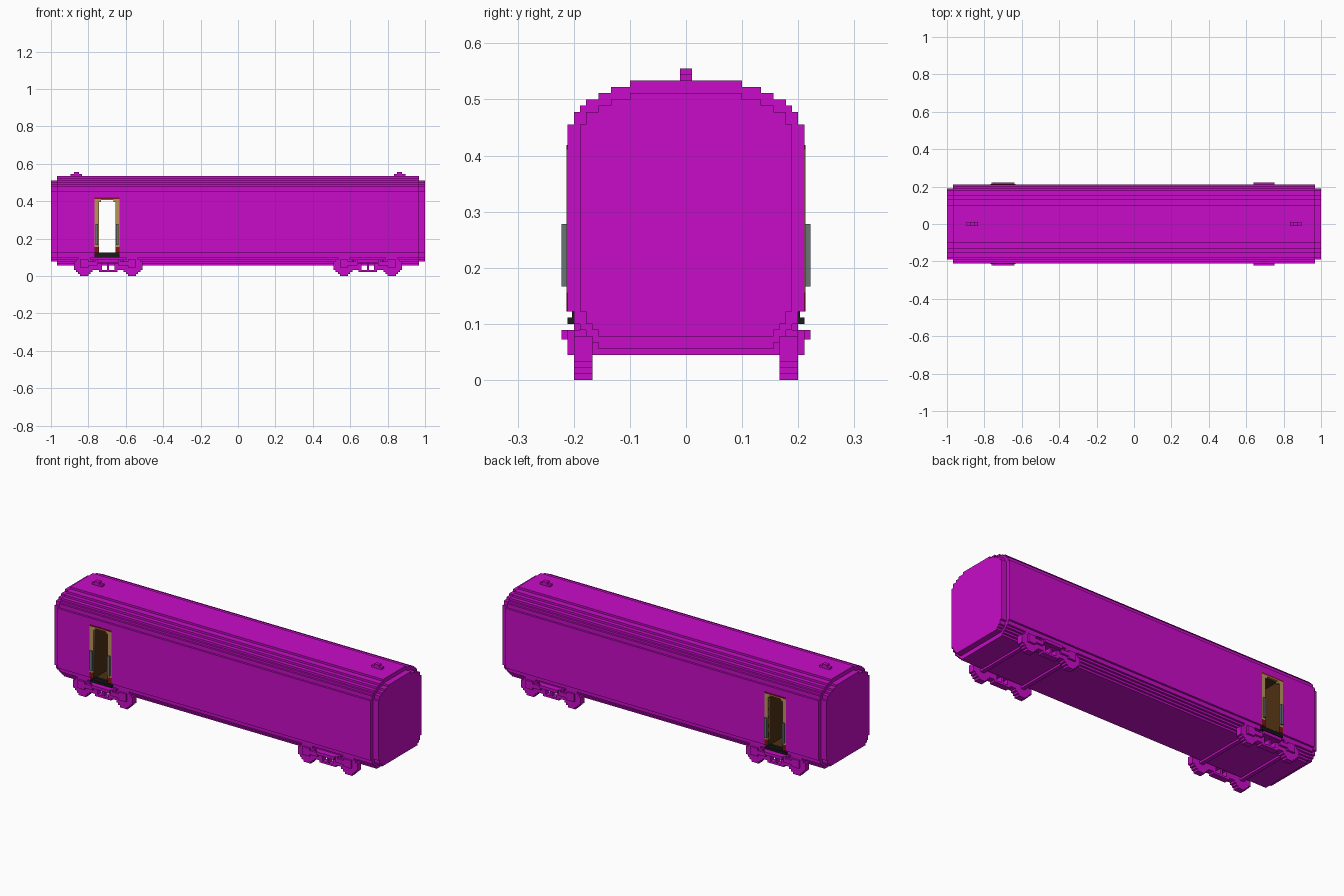
import bpy
import bmesh

U = 1 / 90  # one block of the stepped style

if "Cube" in bpy.data.objects:
    bpy.data.objects.remove(bpy.data.objects["Cube"], do_unlink=True)


def material(name, srgb):
    rgba = [(c / 255 / 12.92 if c < 11 else ((c / 255 + 0.055) / 1.055) ** 2.4) for c in srgb] + [1]
    m = bpy.data.materials.new(name)
    m.use_nodes = True
    m.diffuse_color = rgba
    m.node_tree.nodes["Principled BSDF"].inputs["Base Color"].default_value = rgba
    return m


magenta = material("magenta", (200, 12, 200))
brown = material("brown", (78, 48, 18))
tan = material("tan", (185, 148, 92))
grey = material("grey", (105, 115, 120))
black = material("black", (28, 28, 28))
red = material("dark red", (125, 22, 22))


def finish(name, bm, mat):
    bmesh.ops.recalc_face_normals(bm, faces=bm.faces)
    bmesh.ops.scale(bm, vec=(U, U, U), verts=bm.verts)
    me = bpy.data.meshes.new(name)
    bm.to_mesh(me)
    bm.free()
    me.materials.append(mat)
    ob = bpy.data.objects.new(name, me)
    bpy.context.collection.objects.link(ob)
    return ob


def add_box(bm, x, y, z):
    """Box from (low, high) pairs, in blocks."""
    verts = bmesh.ops.create_cube(bm, size=1)["verts"]
    for v in verts:
        v.co = [r[0] if c < 0 else r[1] for c, r in zip(v.co, (x, y, z))]


def boxes(name, mat, parts):
    bm = bmesh.new()
    for part in parts:
        add_box(bm, *part)
    return finish(name, bm, mat)


def side(s, a, b):
    return tuple(sorted((s * a, s * b)))


def stepped(bm, bottom, steps, place, low, high):
    """Extrude a symmetric staircase outline given as (half width, top) steps."""
    right, z = [], bottom
    for half, top in steps:
        right += [(half, z), (half, top)]
        z = top
    outline = right + [(-a, b) for a, b in reversed(right)]
    face = bm.faces.new([bm.verts.new(place(low, a, b)) for a, b in outline])
    new = bmesh.ops.extrude_face_region(bm, geom=[face])["geom"]
    shift = [h - l for h, l in zip(place(high, 0, 0), place(low, 0, 0))]
    bmesh.ops.translate(bm, vec=shift, verts=[g for g in new if isinstance(g, bmesh.types.BMVert)])


def along_x(d, a, b):
    return (d, a, b)


# Car body with a stepped roof and underside
bm = bmesh.new()
stepped(bm, 5, [(14, 6), (15, 7), (16, 8), (17, 9), (18, 11), (19, 41), (18, 43),
                (17, 44), (16, 45), (14, 46), (12, 47), (9, 48)], along_x, -87, 87)
body = finish("car_body", bm, magenta)
body.data.materials.append(brown)

# Doorway passing right through the body
cutter = boxes("doorway_cutter", brown, [((-67, -59), (-25, 25), (11, 37))])
cutter.hide_render = True
mod = body.modifiers.new("doorway", "BOOLEAN")
mod.object = cutter
mod.solver = "EXACT"
mod.material_mode = "TRANSFER"
bpy.context.view_layer.objects.active = body
bpy.ops.object.modifier_apply(modifier=mod.name)
bpy.data.objects.remove(cutter, do_unlink=True)

for end, s in (("left", 1), ("right", -1)):
    # Narrower end panel
    bm = bmesh.new()
    stepped(bm, 7, [(14, 8), (15, 9), (16, 11), (17, 41), (16, 43), (14, 44),
                    (12, 45), (9, 46)], along_x, s * 86.5, s * 90)
    finish(end + "_end_panel", bm, magenta)

    # Roof vent
    boxes(end + "_roof_vent", magenta, [
        (side(s, 75, 80.5), (-1, 1), (47.5, 49)),
        (side(s, 76.5, 79), (-1, 1), (49, 50))])

    # Bogie: wheels, axles and side frames
    centre = s * 62.5
    wheels, frame = bmesh.new(), bmesh.new()
    for w in (-1, 1):
        hub = centre + w * 11.5
        add_box(frame, (hub - 1, hub + 1), (-15, 15), (4, 6))
        for t in (-1, 1):
            stepped(wheels, 0, [(2, 1), (3, 2), (4, 3), (5, 7), (4, 8), (3, 9), (2, 10)],
                    lambda d, a, b: (hub + a, d, b), t * 15, t * 18)
            add_box(frame, (hub - 2, hub + 2), side(t, 17, 19), (4, 8))
            inner = side(w, 3, 7)
            add_box(frame, (centre + inner[0], centre + inner[1]), side(t, 15, 18), (3, 8))
            arm = side(w, 5, 9.5)
            add_box(frame, (centre + arm[0], centre + arm[1]), side(t, 17, 19), (5, 7))
    for t in (-1, 1):
        add_box(frame, (centre - 6, centre + 6), side(t, 15, 19), (6, 8))
        add_box(frame, (centre - 5, centre + 5), side(t, 18, 20), (6.5, 8))
        add_box(frame, (centre - 4.5, centre + 4.5), side(t, 15, 18), (2, 3))
        add_box(frame, (centre - 0.5, centre + 0.5), side(t, 15, 18), (3, 6))
    finish(end + "_wheels", wheels, magenta)
    finish(end + "_bogie_frame", frame, magenta)

# Door surrounds on both long sides
for name, t in (("back", 1), ("front", -1)):
    skin = side(t, 18, 19.2)
    posts = [(-69, -67), (-59, -57)]
    corners = [(-67, -66), (-60, -59)]
    boxes(name + "_door_frame", tan,
          [(p, skin, (14, 37)) for p in posts] + [((-67, -59), skin, (36.5, 37))]
          + [(c, skin, (35.5, 36.5)) for c in corners])
    boxes(name + "_door_lintel", red, [((-69, -57), skin, (37, 37.7))])
    boxes(name + "_door_post_feet", red, [(p, skin, (11, 14)) for p in posts])
    boxes(name + "_handrails", grey,
          [(r, side(t, 19, 20), (15, 25)) for r in ((-68.5, -67.3), (-58.7, -57.5))])
    boxes(name + "_door_step", black, [
        ((-69, -57), side(t, 17, 19), (9, 10)),
        ((-69, -57), side(t, 17, 18.3), (10, 11.3))])
